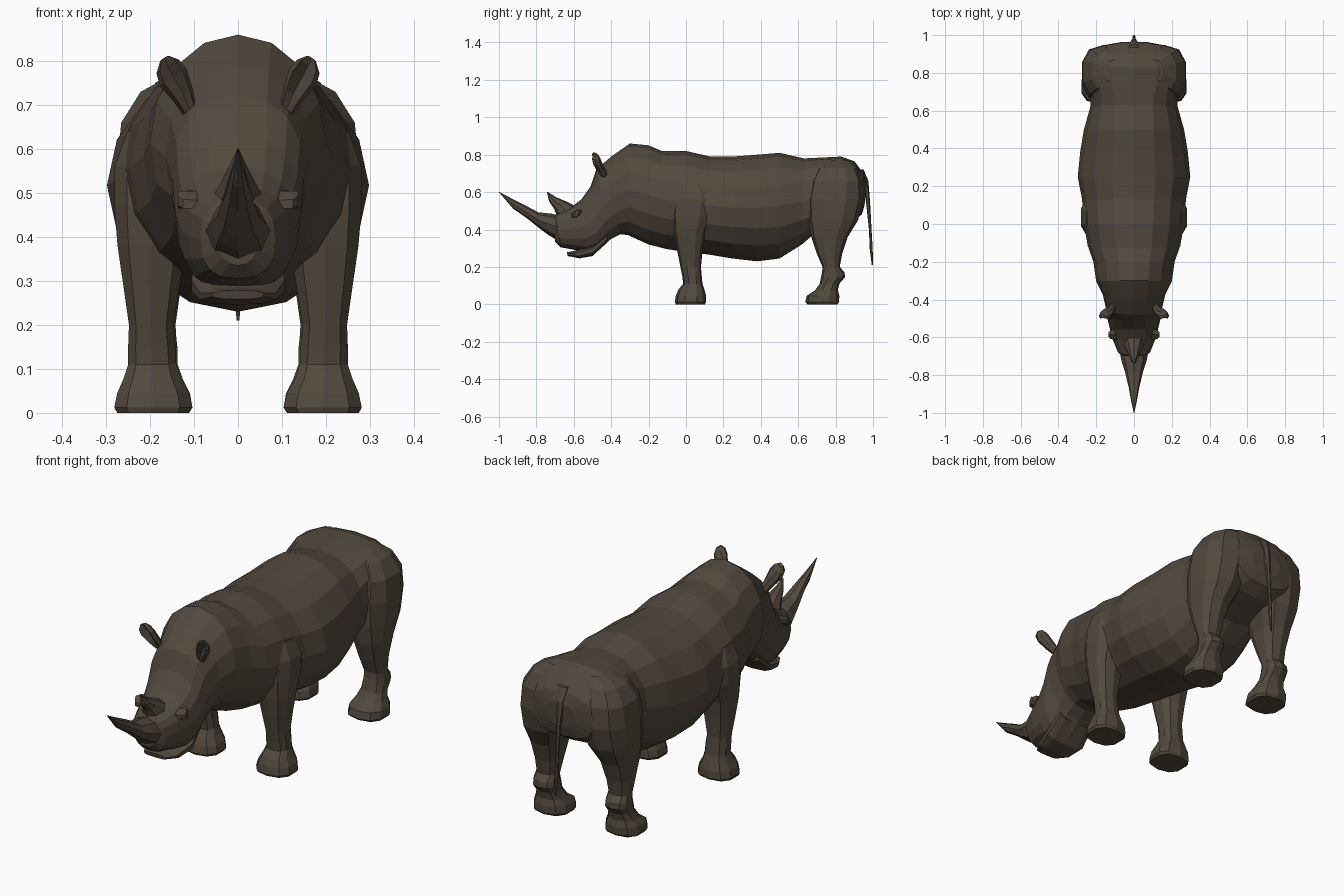
import bpy, bmesh, math
from mathutils import Vector

hide = bpy.data.materials.new("dark_brown_hide")
hide.diffuse_color = (0.085, 0.067, 0.047, 1)


def ring(p, q, w, n=14, e=2.0, cx=0.0, side=(1, 0, 0)):
    """Superellipse loop through points p and q (y, z), half width w."""
    p, q = Vector((cx, *p)), Vector((cx, *q))
    c, a, s = (p + q) / 2, (p - q) / 2, Vector(side).normalized()
    pts = []
    for i in range(n):
        t = 2 * math.pi * i / n
        u, v = math.cos(t), math.sin(t)
        u = math.copysign(abs(u) ** (2 / e), u)
        v = math.copysign(abs(v) ** (2 / e), v)
        pts.append(c + a * u + s * (w * v))
    return pts


def loft(name, rings, mirror=False):
    """Skin a row of equal loops, cap both ends, flat shaded."""
    bm = bmesh.new()
    loops = [[bm.verts.new(co) for co in r] for r in rings]
    n = len(loops[0])
    for a, b in zip(loops, loops[1:]):
        for i in range(n):
            j = (i + 1) % n
            bm.faces.new((a[i], a[j], b[j], b[i]))
    bm.faces.new(loops[0])
    bm.faces.new(loops[-1][::-1])
    if mirror:
        geo = bm.verts[:] + bm.edges[:] + bm.faces[:]
        copy = bmesh.ops.duplicate(bm, geom=geo)["geom"]
        for v in copy:
            if isinstance(v, bmesh.types.BMVert):
                v.co.x = -v.co.x
    bmesh.ops.recalc_face_normals(bm, faces=bm.faces[:])
    me = bpy.data.meshes.new(name)
    bm.to_mesh(me)
    bm.free()
    me.materials.append(hide)
    ob = bpy.data.objects.new(name, me)
    bpy.context.collection.objects.link(ob)
    return ob


# Head and body: top y, top z, bottom y, bottom z, half width, squareness
body = [
    (-.715, .455, -.70, .335, .045, 2.2), (-.69, .485, -.67, .305, .085, 2.6),
    (-.62, .515, -.60, .292, .113, 2.6), (-.56, .56, -.53, .275, .13, 2.5),
    (-.51, .63, -.47, .285, .143, 2.4), (-.48, .72, -.40, .35, .15, 2.4),
    (-.40, .79, -.35, .375, .165, 2.2), (-.30, .86, -.31, .37, .20, 2),
    (-.20, .85, -.20, .32, .215, 2), (-.13, .82, -.10, .295, .245, 2),
    (0, .82, 0, .28, .265, 2), (.13, .79, .13, .265, .275, 2),
    (.25, .79, .25, .245, .298, 2), (.38, .80, .38, .23, .285, 2),
    (.50, .81, .50, .245, .265, 2.1), (.63, .78, .62, .32, .23, 2.3),
    (.73, .785, .70, .39, .23, 2.8), (.83, .79, .80, .42, .235, 3),
    (.90, .765, .88, .44, .215, 2.8), (.95, .70, .94, .48, .165, 2.6),
    (.965, .65, .955, .53, .08, 2.2),
]
loft("head_and_body", [ring((a, b), (c, d), w, 16, e) for a, b, c, d, w, e in body])

# Lower jaw
jaw = [(-.637, .279, -.632, .258, .06), (-.60, .285, -.57, .246, .09),
       (-.50, .32, -.50, .258, .11), (-.42, .38, -.42, .335, .10)]
loft("lower_jaw", [ring((a, b), (c, d), w, 10, 2.5) for a, b, c, d, w in jaw])

# Horns
front = [(-.66, .47, -.70, .35, .075), (-.72, .485, -.735, .37, .066),
         (-.79, .492, -.775, .40, .048), (-.88, .54, -.85, .46, .028),
         (-.94, .57, -.925, .512, .016), (-1.0, .602, -.998, .597, .002)]
loft("front_horn", [ring((a, b), (c, d), w, 8) for a, b, c, d, w in front])
rear = [(-.58, .52, -.69, .47, .055), (-.64, .55, -.705, .51, .036),
        (-.695, .573, -.732, .55, .02), (-.74, .602, -.743, .598, .002)]
loft("rear_horn", [ring((a, b), (c, d), w, 8) for a, b, c, d, w in rear])

# Eyelids
loft("eyelids", [ring((-.585, .505), (-.585, .465), w, 6, 2, x, (0, 1, .4))
                 for x, w in ((.09, .035), (.125, .03), (.136, .012))], True)

# Ears: x, z, front y, back y, half width, hollow of the front
ears = []
for x, z, y0, y1, w, dent in ((.11, .69, -.46, -.41, .018, .2), (.125, .725, -.485, -.43, .026, .8),
                              (.147, .765, -.505, -.45, .036, 1.2), (.160, .79, -.51, -.46, .03, 1),
                              (.167, .808, -.50, -.475, .012, .3)):
    r = ring((y0, z), (y1, z - .005), w, 8, 2, x, (.8, 0, -.5))
    r[0].y += dent * (y1 - y0) / 2
    ears.append(r)
loft("ears", ears, True)


# Legs: z, front y, back y, inner x, outer x
def legs(name, table):
    loft(name, [ring((y0, z), (y1, z), (xo - xi) / 2, 10, 2.5, (xi + xo) / 2)
                for z, y0, y1, xi, xo in table], True)


legs("front_legs", [
    (0, -.055, .10, .108, .278), (.012, -.06, .108, .10, .285),
    (.045, -.055, .108, .108, .278), (.08, -.04, .098, .128, .262),
    (.11, -.015, .088, .138, .252), (.15, -.02, .084, .14, .252),
    (.20, -.03, .08, .145, .25), (.30, -.05, .09, .128, .265),
    (.38, -.065, .105, .115, .277), (.47, -.075, .14, .10, .285),
    (.56, -.07, .15, .10, .284), (.64, -.05, .12, .10, .255)])
legs("hind_legs", [
    (0, .65, .81, .108, .275), (.012, .638, .818, .10, .282),
    (.045, .645, .82, .106, .278), (.075, .69, .812, .122, .262),
    (.11, .715, .82, .135, .25), (.145, .722, .85, .135, .25),
    (.17, .727, .848, .138, .248), (.20, .73, .822, .14, .246),
    (.27, .70, .835, .13, .252), (.36, .67, .865, .11, .265),
    (.45, .65, .92, .07, .275), (.56, .645, .948, .04, .28),
    (.66, .665, .945, .04, .27), (.73, .70, .915, .05, .225),
    (.77, .75, .87, .07, .15)])

# Tail: z, front y, back y, half width
tail = [(.72, .92, .95, .03), (.66, .945, .975, .022), (.55, .962, .984, .011),
        (.40, .978, .992, .008), (.30, .982, .998, .009), (.21, .993, 1.0, .004)]
loft("tail", [ring((y0, z), (y1, z), w, 6) for z, y0, y1, w in tail])
